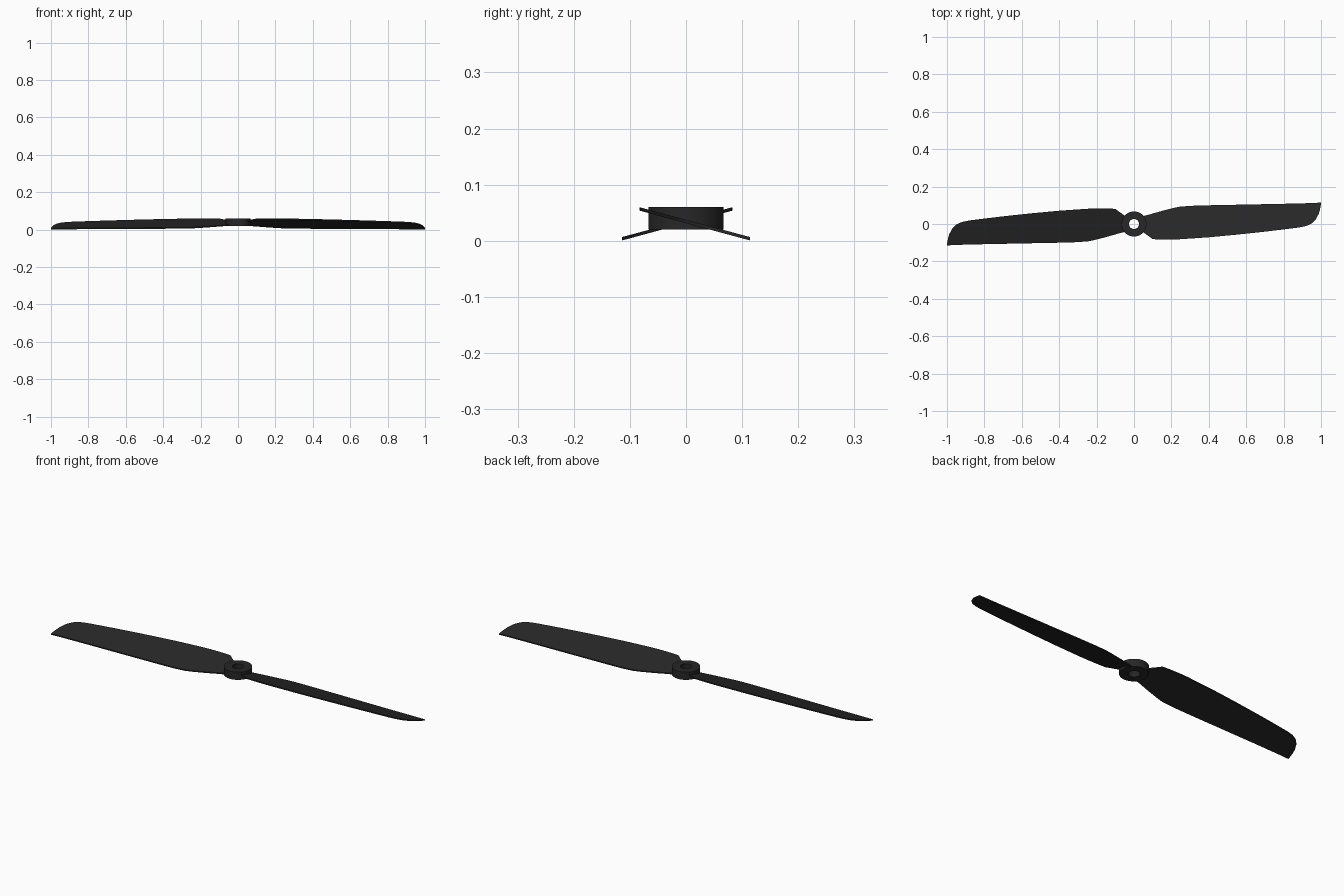
import bpy, bmesh, math

if "Cube" in bpy.data.objects:
    bpy.data.objects.remove(bpy.data.objects["Cube"])

mat = bpy.data.materials.new("black_plastic")
mat.diffuse_color = (0.02, 0.02, 0.02, 1)
mat.use_nodes = True
mat.node_tree.nodes["Principled BSDF"].inputs["Base Color"].default_value = mat.diffuse_color


def add_object(name, bm):
    bmesh.ops.recalc_face_normals(bm, faces=bm.faces)
    mesh = bpy.data.meshes.new(name)
    bm.to_mesh(mesh)
    bm.free()
    mesh.materials.append(mat)
    obj = bpy.data.objects.new(name, mesh)
    bpy.context.collection.objects.link(obj)
    bpy.context.view_layer.objects.active = obj
    obj.select_set(True)
    bpy.ops.object.shade_smooth_by_angle(angle=math.radians(30))
    obj.select_set(False)
    return obj


# Hub: ring profile revolved around z
def make_hub():
    bm = bmesh.new()
    profile = [(0.027, 0.02), (0.067, 0.02), (0.067, 0.06), (0.027, 0.06)]
    vs = [bm.verts.new((r, 0, z)) for r, z in profile]
    edges = [bm.edges.new((vs[i], vs[(i + 1) % 4])) for i in range(4)]
    bmesh.ops.spin(bm, geom=vs + edges, cent=(0, 0, 0), axis=(0, 0, 1),
                   angle=math.tau, steps=48, use_duplicate=False)
    bmesh.ops.remove_doubles(bm, verts=bm.verts, dist=1e-5)
    add_object("hub", bm)


# Blade: pitched flat plate, stations are (x, trailing y, leading y)
STATIONS = [
    (0.035, -0.03, 0.038), (0.055, -0.048, 0.044), (0.08, -0.066, 0.05),
    (0.1, -0.081, 0.056), (0.15, -0.083, 0.07), (0.2, -0.083, 0.083),
    (0.24, -0.082, 0.092), (0.3, -0.078, 0.097), (0.4, -0.071, 0.1),
    (0.55, -0.057, 0.103), (0.7, -0.041, 0.106), (0.8, -0.029, 0.108),
    (0.88, -0.019, 0.11), (0.92, -0.011, 0.111), (0.95, 0.003, 0.112),
    (0.972, 0.024, 0.113), (0.988, 0.055, 0.114), (0.995, 0.08, 0.114),
    (1.0, 0.109, 0.114),
]
PITCH, MID_Z, HALF = 0.27, 0.0345, 0.003


def make_blade(name, turn):
    bm = bmesh.new()
    rings = []
    for x, y0, y1 in STATIONS:
        corners = [(y0, -HALF), (y1, -HALF), (y1, HALF), (y0, HALF)]
        rings.append([bm.verts.new((turn * x, turn * y, MID_Z - PITCH * y + dz))
                      for y, dz in corners])
    for a, b in zip(rings, rings[1:]):
        for i in range(4):
            j = (i + 1) % 4
            bm.faces.new((a[i], a[j], b[j], b[i]))
    bm.faces.new(rings[0])
    bm.faces.new(rings[-1])
    add_object(name, bm)


make_hub()
make_blade("right_blade", 1)
make_blade("left_blade", -1)
